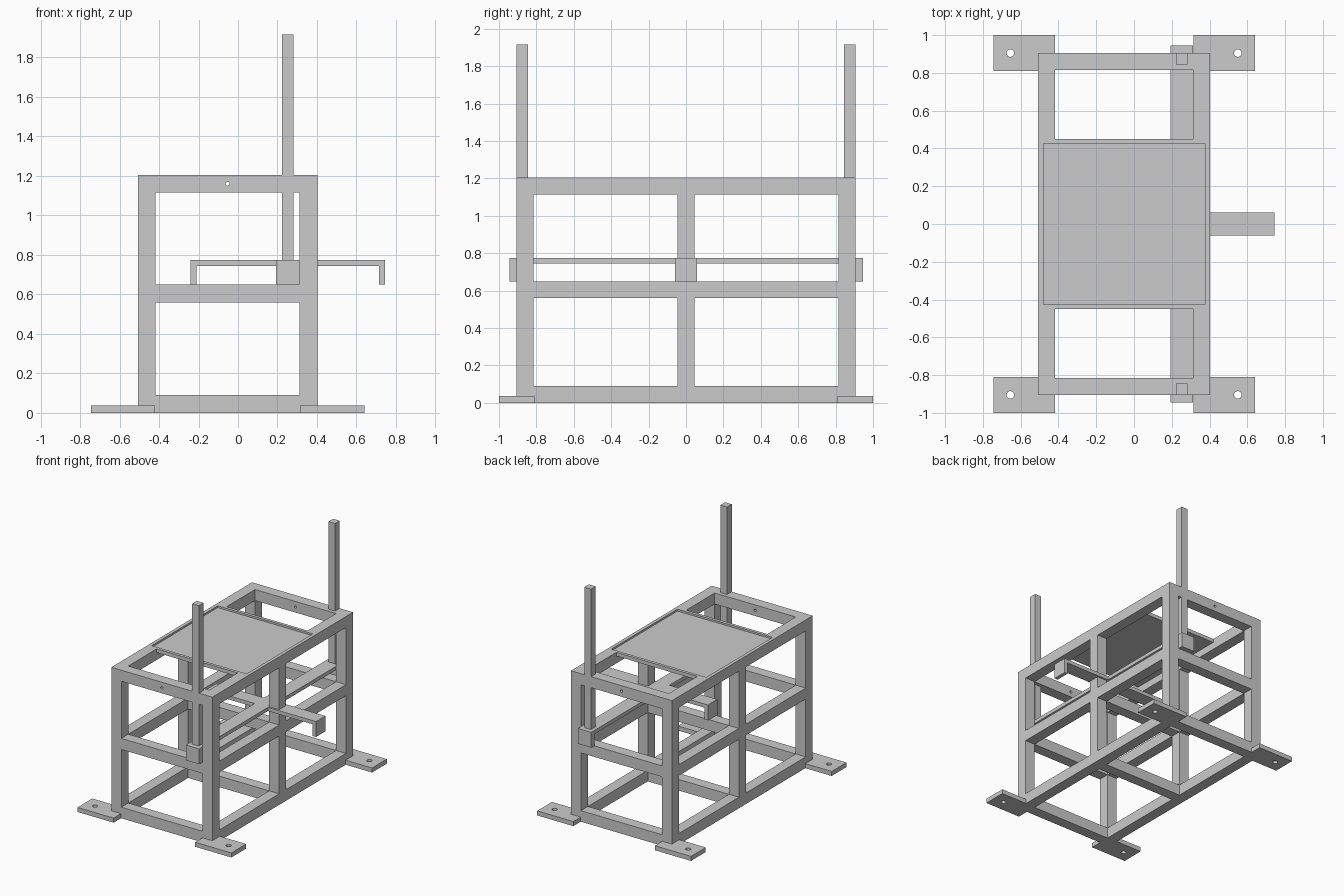
import bpy, math

if "Cube" in bpy.data.objects:
    bpy.data.objects.remove(bpy.data.objects["Cube"])

CX = -0.0525          # centre line of the frame in x
X0, X1 = -0.5075, 0.4025
Y = 0.905
T = 0.09              # tube size
LEVELS = [(0, T), (0.56, 0.65), (1.115, 1.205)]


def box(name, x, y, z):
    bpy.ops.mesh.primitive_cube_add(size=1, location=[(a + b) / 2 for a, b in (x, y, z)])
    ob = bpy.context.object
    ob.name = name
    ob.scale = [b - a for a, b in (x, y, z)]
    bpy.ops.object.transform_apply(location=True, rotation=True, scale=True)
    return ob


def cyl(name, r, depth, loc, rot=(0, 0, 0)):
    bpy.ops.mesh.primitive_cylinder_add(vertices=24, radius=r, depth=depth, location=loc, rotation=rot)
    ob = bpy.context.object
    ob.name = name
    return ob


def hide(ob):
    ob.hide_render = True
    ob.hide_set(True)


def cut(ob, cutter):
    m = ob.modifiers.new("cut", 'BOOLEAN')
    m.operation = 'DIFFERENCE'
    m.solver = 'EXACT'
    m.object = cutter


def span(s, a, b):
    return tuple(sorted((s * a, s * b)))


# cutters: tray recess and the small hole through the end rails
recess = box("recess_cutter", (-0.48, 0.375), (-0.425, 0.425), (1.19, 1.3))
rail_hole = cyl("rail_hole_cutter", 0.01, 3, (CX, 0, 1.16), (math.pi / 2, 0, 0))

sides = [("left", (X0, X0 + T)), ("right", (X1 - T, X1))]
ends = [("front", -1), ("back", 1)]
names = ["bottom", "middle", "top"]

# corner posts, middle posts and long rails
for sn, xs in sides:
    for en, s in ends:
        box(f"{sn}_{en}_post", xs, span(s, Y - T, Y), (0, 1.205))
    for k in range(2):
        box(f"{sn}_middle_post_{k}", xs, (-T / 2, T / 2), (LEVELS[k][1], LEVELS[k + 1][0]))
    for n, zs in zip(names, LEVELS):
        rail = box(f"{sn}_{n}_rail", xs, (-Y + T, Y - T), zs)
        if n == "top":
            cut(rail, recess)

# cross rails
inner = (X0 + T, X1 - T)
for n, zs in zip(names, LEVELS):
    for en, s in ends:
        rail = box(f"{en}_{n}_rail", inner, span(s, Y - T, Y), zs)
        if n == "top":
            cut(rail, rail_hole)
    if n != "top":
        box(f"{n}_cross_rail", inner, (-T / 2, T / 2), zs)

# recessed table top
cut(box("table_top", inner, (-0.45, 0.45), (1.175, 1.205)), recess)

# bolt-down feet
for sn, sx in (("left", -1), ("right", 1)):
    for en, s in ends:
        xs = tuple(sorted((CX + sx * 0.367, CX + sx * 0.6925)))
        foot = box(f"{sn}_{en}_foot", xs, span(s, 0.81, 1.0), (0, 0.037))
        hole = cyl("foot_hole_cutter", 0.02, 0.2, (CX + sx * 0.602, s * 0.905, 0))
        cut(foot, hole)
        hide(hole)

# sliding cross: two flat strips with turned-down ends
ZS, ZE = (0.745, 0.775), (0.65, 0.775)
box("long_strip", (0.192, 0.312), (-0.905, 0.905), ZS)
box("short_strip", (-0.21, 0.715), (-0.06, 0.06), ZS)
box("short_strip_inner_lip", (-0.24, -0.21), (-0.06, 0.06), ZE)
box("short_strip_outer_lip", (0.715, 0.745), (-0.06, 0.06), ZE)
for en, s in ends:
    box(f"long_strip_{en}_lip", (0.192, 0.312), span(s, 0.905, 0.945), ZE)
    # upright guide rods
    box(f"{en}_upright", (0.222, 0.282), span(s, 0.845, 0.9055), (0.775, 1.917))

hide(recess)
hide(rail_hole)
